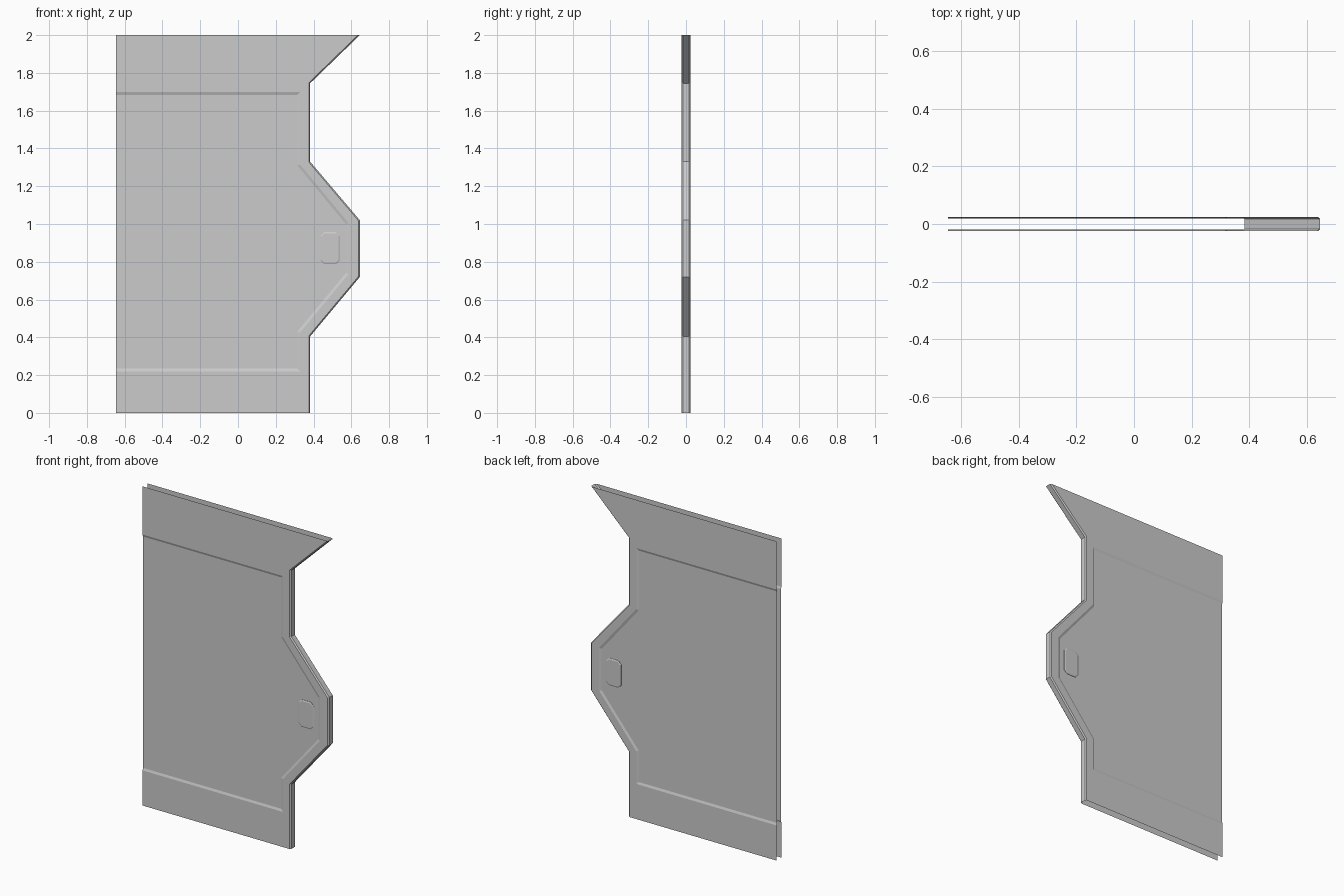
import bpy, bmesh
from mathutils import Vector

if "Cube" in bpy.data.objects:
    bpy.data.objects.remove(bpy.data.objects["Cube"])

L, H = -0.645, 0.024          # open left end, half thickness
CH, DEPTH = 0.007, 0.005      # edge chamfer, recess depth


def inset(path, dist, end_axis):
    """Mitred inset of an open path; end points slide along end_axis."""
    pts = [Vector(p) for p in path]
    norms = []
    for a, b in zip(pts, pts[1:]):
        d = (b - a).normalized()
        norms.append(Vector((d.y, -d.x)))
    out = []
    for i, p in enumerate(pts):
        if 0 < i < len(pts) - 1:
            n, m = norms[i - 1], norms[i]
            out.append(p + (n + m) * dist / (1 + n.dot(m)))
        else:
            n, ax = norms[0 if i == 0 else -1], Vector(end_axis)
            out.append(p + ax * dist / ax.dot(n))
    return out


def ring(bm, pts, y):
    return [bm.verts.new((p[0], y, p[1])) for p in pts]


def band(bm, a, b, closed=False):
    n = len(a)
    for i in range(n if closed else n - 1):
        j = (i + 1) % n
        bm.faces.new((a[i], a[j], b[j], b[i]))


def finish(bm, name, probe):
    # Orient outward, using one face whose y direction is known
    face, sign = probe
    bmesh.ops.recalc_face_normals(bm, faces=bm.faces[:])
    if face.normal.y * sign < 0:
        bmesh.ops.reverse_faces(bm, faces=bm.faces[:])
    me = bpy.data.meshes.new(name)
    bm.to_mesh(me)
    bm.free()
    bpy.context.collection.objects.link(bpy.data.objects.new(name, me))


# Door leaf: stepped right edge, open at the left, top and bottom
edge = [(0.645, 2), (0.382, 1.745), (0.382, 1.33), (0.645, 1.02),
        (0.645, 0.72), (0.382, 0.405), (0.382, 0)]
recess = [(L, 1.698), (0.328, 1.698), (0.328, 1.315), (0.585, 1.005),
          (0.585, 0.735), (0.328, 0.425), (0.328, 0.22), (L, 0.22)]
edge_in = inset([(x, z) for x, z in edge], CH, (1, 0))
if edge_in[2].x > 0.382:
    edge_in = inset(edge, -CH, (1, 0))
floor_in = inset(recess, 0.014, (0, 1))
if floor_in[0].y > 1.698:
    floor_in = inset(recess, -0.014, (0, 1))

bm = bmesh.new()
walls = []
for s in (-1, 1):
    rim = ring(bm, edge_in, s * H)
    side = ring(bm, edge, s * (H - CH))
    lip = ring(bm, recess, s * H)
    floor = ring(bm, floor_in, s * (H - DEPTH))
    top, bottom = ring(bm, [(L, 2), (L, 0)], s * H)
    band(bm, side, rim)
    band(bm, rim[1:], lip[1:7])
    band(bm, lip, floor)
    bm.faces.new((top, rim[0], rim[1], lip[1], lip[0]))
    bm.faces.new((lip[7], lip[6], rim[6], bottom))
    panel = bm.faces.new(floor)
    walls.append(side)
band(bm, walls[0], walls[1])
finish(bm, "door_leaf", (panel, 1))


# Small raised latch pad on each face
def pad_outline(k):
    x0, x1, z0, z1, c = 0.435 + k, 0.54 - k, 0.787 + k, 0.957 - k, 0.02 - k * 0.6
    return [(x0 + c, z0), (x1 - c, z0), (x1, z0 + c), (x1, z1 - c),
            (x1 - c, z1), (x0 + c, z1), (x0, z1 - c), (x0, z0 + c)]


for name, s in (("latch_pad_front", -1), ("latch_pad_back", 1)):
    bm = bmesh.new()
    base = ring(bm, pad_outline(0), s * (H - DEPTH))
    mid = ring(bm, pad_outline(0), s * (H - 0.003))
    cap = ring(bm, pad_outline(0.007), s * H)
    band(bm, base, mid, True)
    band(bm, mid, cap, True)
    face = bm.faces.new(cap)
    finish(bm, name, (face, s))
